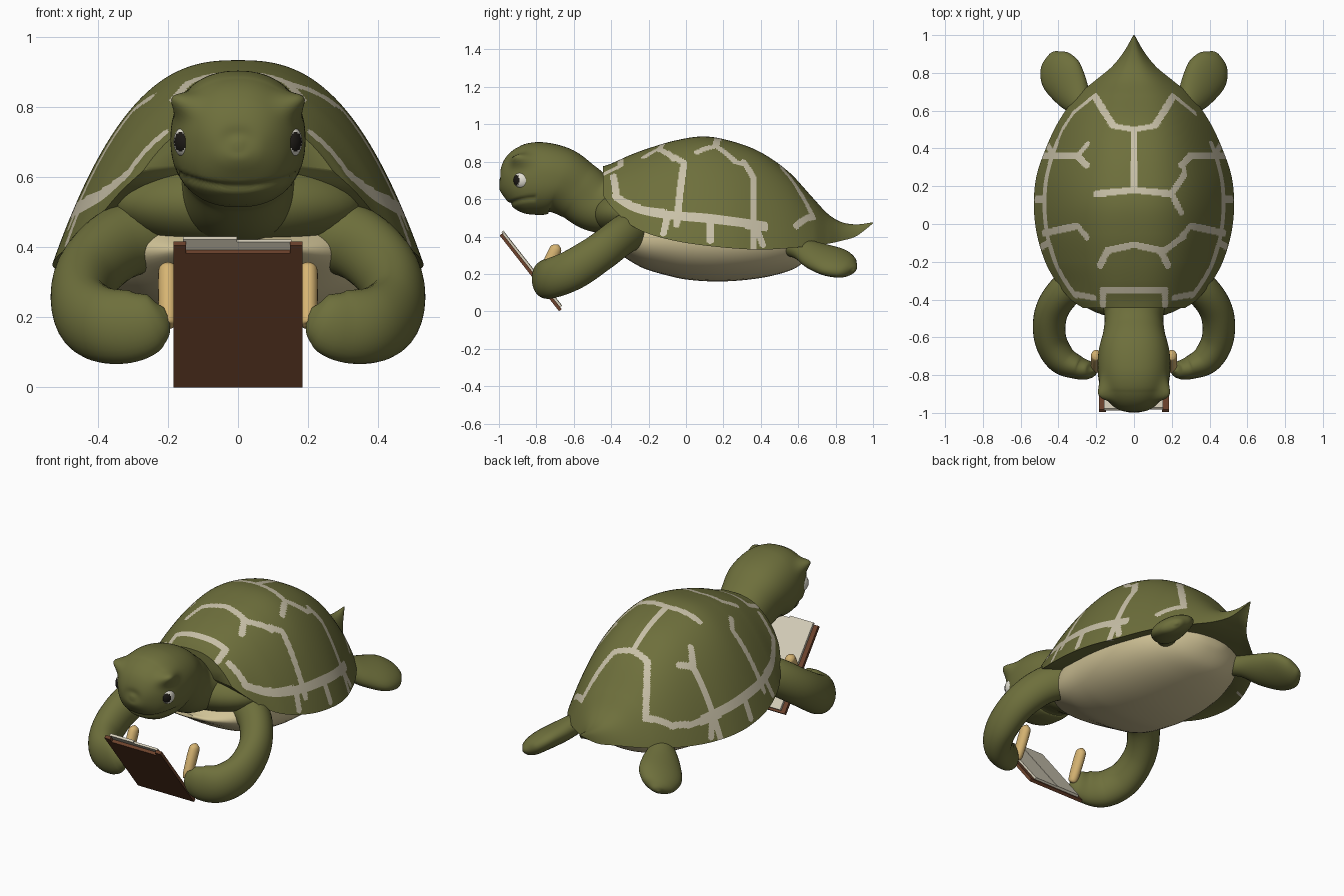
import bpy, bmesh, math
from mathutils import Vector, Matrix, kdtree

if "Cube" in bpy.data.objects:
    bpy.data.objects.remove(bpy.data.objects["Cube"])


def material(name, r, g, b):
    m = bpy.data.materials.new(name)
    m.diffuse_color = (r, g, b, 1)
    m.use_nodes = True
    m.node_tree.nodes["Principled BSDF"].inputs["Base Color"].default_value = m.diffuse_color
    return m


OLIVE = material("olive skin", 0.155, 0.16, 0.045)
STRIPE = material("pale stripe", 0.58, 0.53, 0.39)
BELLY = material("belly cream", 0.64, 0.55, 0.31)
BROWN = material("cover brown", 0.15, 0.055, 0.025)
PAGE = material("page white", 0.68, 0.63, 0.50)
TAN = material("thumb tan", 0.68, 0.46, 0.17)
WHITE = material("eye white", 0.75, 0.73, 0.64)
BLACK = material("pupil black", 0.012, 0.010, 0.008)


def smooth(keys, t):
    """Cubic curve through (t, values...) keys."""
    t = min(max(t, keys[0][0]), keys[-1][0])
    i = next(k for k in range(len(keys) - 1) if t <= keys[k + 1][0])
    a, b = keys[i], keys[i + 1]
    p, n = keys[max(i - 1, 0)], keys[min(i + 2, len(keys) - 1)]
    h = b[0] - a[0]
    s = (t - a[0]) / h
    out = []
    for k in range(1, len(a)):
        ma = (b[k] - p[k]) / (b[0] - p[0]) * h
        mb = (n[k] - a[k]) / (n[0] - a[0]) * h
        out.append((2*s**3 - 3*s**2 + 1) * a[k] + (s**3 - 2*s**2 + s) * ma
                   + (3*s**2 - 2*s**3) * b[k] + (s**3 - s**2) * mb)
    return out


def finish(name, bm, mats, angle=50):
    bmesh.ops.recalc_face_normals(bm, faces=bm.faces)
    me = bpy.data.meshes.new(name)
    bm.to_mesh(me)
    bm.free()
    for m in mats:
        me.materials.append(m)
    ob = bpy.data.objects.new(name, me)
    bpy.context.collection.objects.link(ob)
    bpy.ops.object.select_all(action='DESELECT')
    ob.select_set(True)
    bpy.context.view_layer.objects.active = ob
    bpy.ops.object.shade_smooth_by_angle(angle=math.radians(angle))
    return ob


def loft(rings):
    bm = bmesh.new()
    vs = [[bm.verts.new(p) for p in r] for r in rings]
    n = len(vs[0])
    for a, b in zip(vs, vs[1:]):
        for i in range(n):
            j = (i + 1) % n
            bm.faces.new((a[i], a[j], b[j], b[i]))
    bm.faces.new(vs[0])
    bm.faces.new(vs[-1])
    return bm


def tube(points, sides=28, steps=7, power=2.0, side=1, roll=0.0):
    """Sweep an ellipse along (x, y, z, half width, half height) points."""
    keys = [(i,) + tuple(p) for i, p in enumerate(points)]
    total = (len(points) - 1) * steps
    rings = []
    for k in range(total + 1):
        t = k / steps
        x, y, z, rs, rv = smooth(keys, t)
        c = Vector((x, y, z))
        tan = (Vector(smooth(keys, t + .05)[:3]) - Vector(smooth(keys, t - .05)[:3])).normalized()
        across = tan.cross(Vector((0, 0, 1))).normalized()
        across = Matrix.Rotation(roll, 3, tan) @ across
        up = across.cross(tan)
        ring = []
        for i in range(sides):
            ca, sa = math.cos(2*math.pi*i/sides), math.sin(2*math.pi*i/sides)
            p = c + across * math.copysign(abs(ca)**(2/power), ca) * max(rs, .003) \
                  + up * math.copysign(abs(sa)**(2/power), sa) * max(rv, .003)
            ring.append((p.x * side, p.y, p.z))
        rings.append(ring)
    return loft(rings)


def ball(center, radii):
    bm = bmesh.new()
    bmesh.ops.create_uvsphere(bm, u_segments=40, v_segments=24, radius=1)
    bmesh.ops.transform(bm, verts=bm.verts, matrix=Matrix.Translation(center) @ Matrix.Diagonal((*radii, 1)))
    return bm


# Shell: (y, half width, top z, rim z)
SHELL = [(-.445, .27, .775, .62), (-.4, .335, .79, .56), (-.3, .415, .835, .465), (-.2, .47, .872, .415),
         (-.05, .515, .915, .375), (.1, .53, .935, .352), (.25, .517, .908, .337), (.4, .467, .85, .33),
         (.55, .395, .745, .338), (.68, .30, .605, .352), (.76, .205, .52, .362), (.83, .12, .478, .377),
         (.91, .055, .465, .402), (1.0, .003, .476, .47)]


def shell_point(u, y):
    w, top, rim = smooth(SHELL, y)
    return Vector((u * w, y, rim + (top - rim) * (1 - min(abs(u), 1)**2.6)))


NY, NU = 260, 180
rings = []
for k in range(NY + 1):
    y = -.445 + 1.445 * k / NY
    w, top, rim = smooth(SHELL, y)
    ring = [shell_point(math.sin((i / NU - .5) * math.pi), y) for i in range(NU + 1)]
    for u, lift in ((.92, .03), (.6, .1), (-.6, .1), (-.92, .03)):
        ring.append(Vector((u * w, y, rim + lift * (top - rim))))
    rings.append(ring)
bm = loft(rings)

# Shell stripes: polylines in plan (x, y), sampled on the surface
LINES = [[(0, .5), (.11, .52), (.21, .68), (.32, .59)], [(0, .5), (0, .18)], [(0, .18), (.2, .16)],
         [(.25, .31), (.3, .36), (.48, .36)], [(.25, -.07), (.3, -.01), (.48, -.05)],
         [(0, -.11), (.14, -.14), (.18, -.22)], [(0, -.35), (.165, -.35), (.165, -.43)]]
RIGHT = [[(.2, .16), (.27, .27), (.26, .31)], [(.2, .16), (.25, .06)], [(.15, -.15), (.27, -.06)]]
LEFT = [[(.3, .36), (.25, .42)], [(.415, .42), (.38, .5), (.32, .59)]]
samples = []


def add_line(line, s, by_fraction=False):
    for (xa, ya), (xb, yb) in zip(line, line[1:]):
        for i in range(61):
            x, y = xa + (xb - xa) * i / 60, ya + (yb - ya) * i / 60
            u = x if by_fraction else x / smooth(SHELL, y)[0]
            samples.append(shell_point(s * u, y))


for s in (1, -1):
    for line in LINES + (RIGHT if s > 0 else LEFT):
        add_line(line, s)
    # border line and its short ticks use width fraction instead of x
    for line in ([(.87, -.38), (.885, -.2), (.89, .42)], [(.88, -.36), (.895, -.2), (.905, .42)],
                 [(.9, -.1), (.98, -.12)], [(.9, .13), (.98, .13)], [(.9, .37), (.98, .41)],
                 [(.88, -.37), (.62, -.39)]):
        add_line(line, s, True)
kd = kdtree.KDTree(len(samples))
for i, p in enumerate(samples):
    kd.insert(p, i)
kd.balance()
for f in bm.faces:
    if len(f.verts) == 4 and kd.find(f.calc_center_median())[2] < .0185:
        f.material_index = 1
finish("shell", bm, [OLIVE, STRIPE])

# Belly plate and chest
finish("belly", tube([(0, -.50, .405, .06, .01), (0, -.46, .395, .17, .025), (0, -.36, .39, .29, .08),
                      (0, -.22, .39, .355, .165), (0, -.05, .40, .385, .222), (0, .14, .40, .40, .24),
                      (0, .32, .40, .385, .232), (0, .48, .40, .335, .205), (0, .60, .40, .25, .16),
                      (0, .67, .40, .12, .08), (0, .69, .40, .03, .02)], sides=48, power=2.2), [BELLY])
finish("chest", ball((0, -.29, .525), (.36, .215, .135)), [OLIVE])

# Head and neck, with brow corners pulled out and a pressed-in mouth crease
bm = tube([(0, -.998, .69, .01, .01), (0, -.985, .69, .075, .07), (0, -.94, .695, .135, .14),
           (0, -.87, .702, .176, .182), (0, -.78, .71, .192, .195), (0, -.68, .70, .188, .18),
           (0, -.58, .645, .163, .162), (0, -.48, .58, .157, .155), (0, -.34, .56, .19, .15)],
          sides=96, steps=10, power=2.25)
for v in bm.verts:
    x, y, z = v.co
    d = abs(z - (.572 + 1.2 * x * x))
    if y < -.80 and d < .014:
        v.co += (Vector((0, -.80, .70)) - v.co).normalized() * .010 * (1 - d / .014)
    g = math.exp(-((abs(x) - .145) / .04)**2 - ((y + .88) / .06)**2 - ((z - .805) / .032)**2)
    v.co += Vector((math.copysign(.038, x), -.022, .022)) * g
finish("head", bm, [OLIVE])

for s, label in ((1, "right"), (-1, "left")):
    # Eye with pupil faces chosen by direction
    c = Vector((s * .150, -.876, .702))
    bm = ball(c, (.034, .046, .046))
    look = Vector((s * .55, -.83, 0)).normalized()
    for f in bm.faces:
        d = f.calc_center_median() - c
        if Vector((d.x / .034, d.y / .046, d.z / .046)).normalized().dot(look) > .80:
            f.material_index = 1
    finish("eye_" + label, bm, [WHITE, BLACK])
    # Front flipper curling in to the book
    finish("front_flipper_" + label, tube(
        [(.21, -.25, .455, .10, .11), (.35, -.34, .405, .092, .105), (.435, -.46, .315, .088, .103),
         (.445, -.60, .225, .085, .108), (.39, -.71, .18, .08, .108), (.30, -.76, .175, .062, .102),
         (.235, -.775, .195, .045, .075), (.203, -.778, .21, .008, .02)], side=s), [OLIVE])
    # Thumb
    finish("thumb_" + label, tube(
        [(s * .2, -.772, .172, .005, .005), (s * .2, -.765, .185, .024, .026), (s * .2, -.735, .25, .028, .033),
         (s * .2, -.70, .325, .028, .033), (s * .2, -.69, .345, .022, .024), (s * .2, -.684, .357, .004, .004)],
        sides=20), [TAN])
    # Rear flipper, rolled so its outer edge hangs lower
    finish("rear_flipper_" + label, tube(
        [(.20, .50, .36, .05, .05), (.27, .61, .335, .065, .055), (.33, .70, .295, .105, .06),
         (.385, .79, .262, .124, .058), (.42, .855, .235, .096, .048), (.437, .888, .222, .047, .028),
         (.445, .90, .216, .006, .005)], side=s, roll=math.radians(24)), [OLIVE])

# Open book: thin board, corner tabs and page blocks, tilted to face the head
TILT = Matrix.Translation((0, -.832, .2105)) @ Matrix.Rotation(.665, 4, 'X')


def box(name, center, size, mat):
    bm = bmesh.new()
    bmesh.ops.create_cube(bm, size=1)
    bmesh.ops.transform(bm, verts=bm.verts,
                        matrix=TILT @ Matrix.Translation(center) @ Matrix.Diagonal((*size, 1)))
    finish(name, bm, [mat], 30)


box("book_cover", (0, 0, -.0175), (.37, .018, .485), BROWN)
for s in (1, -1):
    box("cover_corner", (s * .167, 0, .24), (.036, .018, .03), BROWN)
box("pages_left", (-.08, .016, .008), (.155, .014, .51), PAGE)
box("pages_right", (.075, .015, .003), (.155, .012, .50), PAGE)
